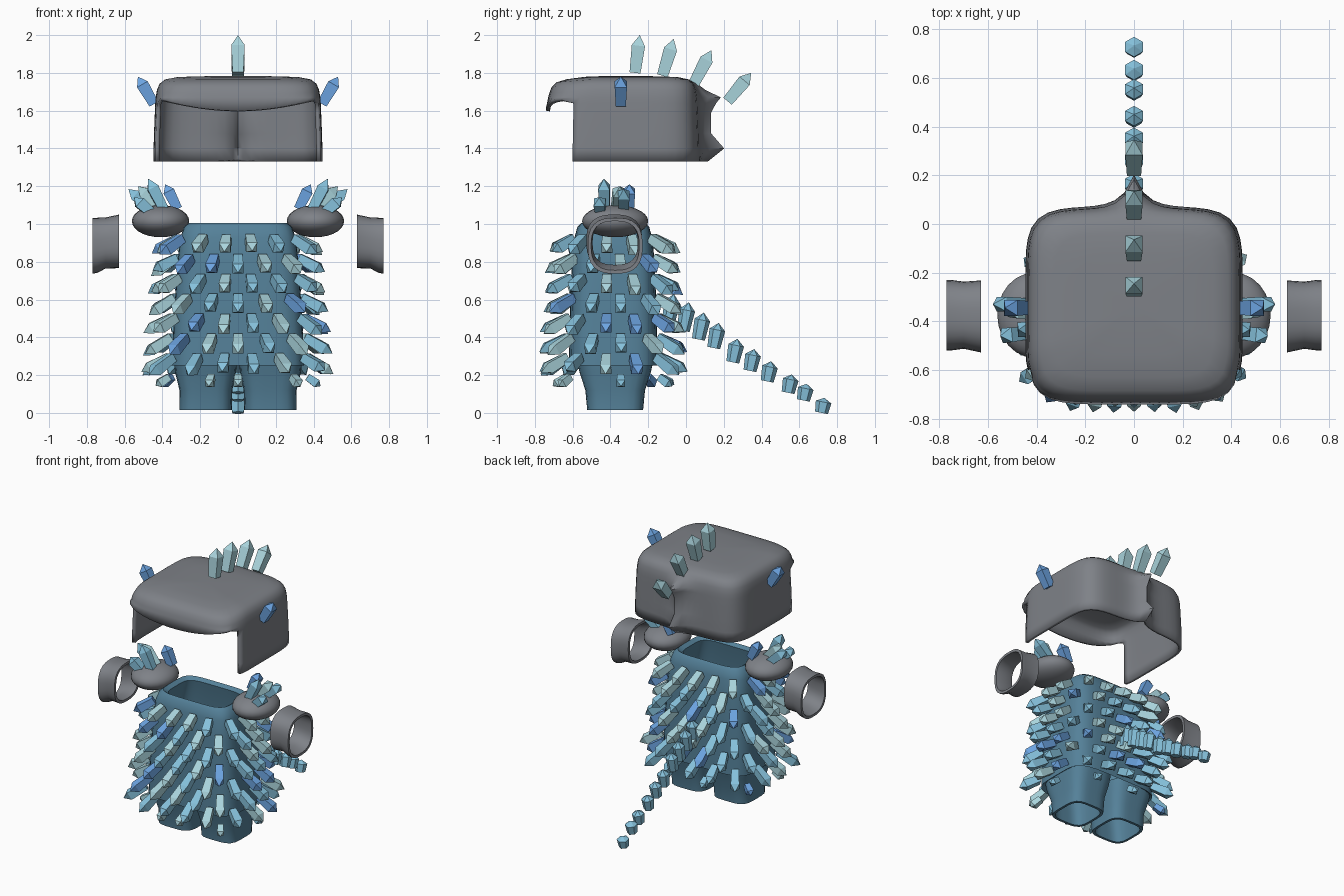
import bpy, bmesh, math, random
from mathutils import Vector

random.seed(4)
if "Cube" in bpy.data.objects:
    bpy.data.objects.remove(bpy.data.objects["Cube"])


def material(name, rgb):
    m = bpy.data.materials.new(name)
    m.use_nodes = True
    m.diffuse_color = (*rgb, 1)
    m.node_tree.nodes["Principled BSDF"].inputs["Base Color"].default_value = (*rgb, 1)
    return m


GREY = material("stone grey", (0.21, 0.222, 0.245))
CLOTH = material("deep blue", (0.09, 0.22, 0.32))
CRYSTALS = [material("sky crystal", (0.24, 0.54, 0.72)),
            material("pale crystal", (0.4, 0.66, 0.72)),
            material("blue crystal", (0.15, 0.37, 0.75))]
SKY, PALE, BLUE = range(3)


def finish(name, bm, mats, smooth=None):
    bmesh.ops.recalc_face_normals(bm, faces=bm.faces)
    me = bpy.data.meshes.new(name)
    bm.to_mesh(me)
    bm.free()
    for m in mats:
        me.materials.append(m)
    ob = bpy.data.objects.new(name, me)
    bpy.context.collection.objects.link(ob)
    if smooth:
        bpy.ops.object.select_all(action="DESELECT")
        ob.select_set(True)
        bpy.context.view_layer.objects.active = ob
        bpy.ops.object.shade_smooth_by_angle(angle=math.radians(smooth))
    return ob


def squircle(t, hx, hy, n):
    c, s = math.cos(t), math.sin(t)
    r = (abs(c) ** n + abs(s) ** n) ** (-1 / n)
    return r * c * hx, r * s * hy


def tube(name, rings, n, mat, sides=32, place=lambda p: p):
    """Closed-loop loft through rings of (height, cx, cy, half_x, half_y)."""
    bm = bmesh.new()
    loops = []
    for z, cx, cy, hx, hy in rings:
        pts = [squircle(2 * math.pi * i / sides, hx, hy, n) for i in range(sides)]
        loops.append([bm.verts.new(place((cx + x, cy + y, z))) for x, y in pts])
    for a, b in zip(loops, loops[1:] + loops[:1]):
        for i in range(sides):
            j = (i + 1) % sides
            bm.faces.new((a[i], a[j], b[j], b[i]))
    return finish(name, bm, [mat], 40)


def spike(bm, base, tip, r, color, sides=4):
    """Faceted crystal from base to tip."""
    base, tip = Vector(base), Vector(tip)
    rot = (tip - base).to_track_quat("Z", "Y")
    rings = []
    for t, k in ((0, 0.82), (0.72, 1)):
        ring = []
        for i in range(sides):
            a = (i + 0.5) * 2 * math.pi / sides
            offset = Vector((r * k * math.cos(a), r * k * math.sin(a), 0))
            ring.append(bm.verts.new(base.lerp(tip, t) + rot @ offset))
        rings.append(ring)
    end = bm.verts.new(tip)
    faces = [bm.faces.new(rings[0][::-1])]
    for i in range(sides):
        j = (i + 1) % sides
        faces.append(bm.faces.new((rings[0][i], rings[0][j], rings[1][j], rings[1][i])))
        faces.append(bm.faces.new((rings[1][i], rings[1][j], end)))
    for f in faces:
        f.material_index = color


# Tunic: hollow body open at the neck
CY = -0.385
tube("tunic", [(0.25, 0, CY, 0.35, 0.235), (0.5, 0, CY, 0.34, 0.23), (0.8, 0, CY, 0.32, 0.22),
               (0.93, 0, CY, 0.305, 0.205), (0.985, 0, CY, 0.285, 0.19), (1.005, 0, CY, 0.26, 0.17),
               (0.985, 0, CY, 0.23, 0.145), (0.8, 0, CY, 0.28, 0.18), (0.27, 0, CY, 0.32, 0.21)],
     5, CLOTH, 48)

# Legs and cuffs, one pair each
for side, s in (("left", 1), ("right", -1)):
    tube(side + "_leg", [(0.29, s * .172, -.375, .168, .205), (0.22, s * .172, -.375, .162, .19),
                         (0.12, s * .17, -.375, .14, .158), (0.015, s * .172, -.375, .139, .148),
                         (0.015, s * .172, -.375, .122, .13), (0.12, s * .17, -.375, .122, .14),
                         (0.29, s * .172, -.375, .145, .18)], 4, CLOTH)
    tube(side + "_cuff", [(0.77, -.375, .885, .145, .148), (0.745, -.375, .887, .144, .146),
                          (0.7, -.375, .9, .138, .135), (0.63, -.38, .908, .148, .142),
                          (0.63, -.38, .908, .129, .124), (0.7, -.375, .9, .119, .116),
                          (0.77, -.375, .885, .127, .13)],
         2.7, GREY, place=lambda p: (s * p[2], p[0], p[1]))

    # Shoulder pad with its crystals
    bm = bmesh.new()
    bmesh.ops.create_uvsphere(bm, u_segments=24, v_segments=14, radius=1)
    for v in bm.verts:
        v.co = (s * (0.41 + v.co.x * 0.152), -0.375 + v.co.y * 0.175, 1.015 + v.co.z * 0.085)
    finish(side + "_shoulder_pad", bm, [GREY], 60)
    bm = bmesh.new()
    for base, tip, color in (((.32, -.30, 1.08), (.385, -.30, 1.21), BLUE),
                             ((.39, -.43, 1.07), (.475, -.435, 1.24), SKY),
                             ((.45, -.33, 1.07), (.58, -.33, 1.185), SKY),
                             ((.40, -.37, 1.08), (.53, -.35, 1.2), PALE),
                             ((.45, -.45, 1.05), (.55, -.46, 1.14), SKY)):
        spike(bm, (s * base[0], *base[1:]), (s * tip[0], *tip[1:]), 0.043, color)
    finish(side + "_shoulder_crystals", bm, CRYSTALS)

    # Side horn of the helmet
    bm = bmesh.new()
    spike(bm, (s * .445, -.345, 1.635), (s * .53, -.345, 1.78), 0.046, BLUE)
    finish(side + "_horn", bm, CRYSTALS)

# Crystal coat: staggered rows pointing out and down, fanning at the corners
bm = bmesh.new()
outline = [Vector(squircle(-math.pi / 2 + 2 * math.pi * i / 720, 1, 0.67, 5)) for i in range(721)]
lengths = [0]
for a, b in zip(outline, outline[1:]):
    lengths.append(lengths[-1] + (b - a).length)
COUNT = 15
for row in range(8):
    small = row == 7
    z = 0.925 - 0.105 * row
    scale = 0.305 + 0.05 * min(1, row / 6)
    for k in range(COUNT):
        if small and k % 2:
            continue
        want = (k + (row + 1) % 2 / 2) / COUNT * lengths[-1]
        i = next(n for n, l in enumerate(lengths) if l >= want)
        p = outline[i]
        q = outline[(i + 24) % 720] - outline[i - 24]
        normal = Vector((q.y, -q.x, 0)).normalized()
        out = (normal + 0.6 * Vector((p.x, p.y, 0)).normalized()).normalized()
        base = Vector((p.x * scale, CY + p.y * scale, z)) + normal * 0.012
        drop = random.uniform(0.5, 0.72)
        size = 0.085 if small else random.uniform(0.135, 0.165) + 0.002 * row
        tip = base + (out - Vector((0, 0, drop))).normalized() * size
        spike(bm, base, tip, 0.032 if small else 0.041, random.choice((SKY, SKY, PALE, PALE, BLUE)))
finish("coat_crystals", bm, CRYSTALS)

# Tail: shrinking upright crystals stepping down to the floor
bm = bmesh.new()
tail = [(-.08, .55), (0, .51), (.08, .46), (.16, .41), (.26, .33),
        (.35, .28), (.44, .22), (.55, .155), (.63, .11), (.725, .04)]
for i, (y, z) in enumerate(tail):
    h = 0.08 - 0.0045 * i
    spike(bm, (0, y - 0.2 * h, z - h), (0, y + 0.2 * h, z + h), 0.042, SKY, 6)
finish("tail_crystals", bm, CRYSTALS)

# Crest over the helmet
bm = bmesh.new()
for y0, z0, y1, z1 in ((-.27, 1.8, -.245, 2), (-.125, 1.785, -.065, 1.98),
                       (.04, 1.74, .135, 1.92), (.22, 1.65, .345, 1.8)):
    spike(bm, (0, y0, z0), (0, y1, z1), 0.05, PALE)
finish("crest_crystals", bm, CRYSTALS)

# Helmet: rounded shell, open below and in front, with a drooping brim and a back ridge
bm = bmesh.new()
SIDES = 72
BRIM_ROW = 4
rows = [(1.33, 1, .035), (1.4, 1, .122), (1.48, .995, .055), (1.59, .985, .06), (1.64, .98, .09),
        (1.67, .975, .118), (1.71, .96, .04), (1.742, .93, .01), (1.765, .865, 0),
        (1.777, .73, 0), (1.782, .5, 0)]
loops = []
for r, (z, k, ridge) in enumerate(rows):
    loop = []
    for i in range(SIDES):
        x, y = squircle(2 * math.pi * i / SIDES, 0.447, 0.405, 5.5)
        front = y < -0.28
        if abs(y + 0.265) < 0.019:
            y = -0.265
        if y > 0.2:
            y += ridge * math.exp(-abs(x) / 0.045) + 0.01 * math.exp(-(x / 0.12) ** 2) * (ridge > 0)
        x, y = x * k, y * k - 0.335
        zz = z
        if front and r == BRIM_ROW:
            zz = 1.6 + 0.062 * min(1, (x / 0.4) ** 2)
            y -= 0.01
        elif r > BRIM_ROW + 1:
            zz -= 0.08 * max(0, -0.5 - y)
        loop.append(bm.verts.new((x, y, zz)))
    loops.append(loop)
for r in range(len(rows) - 1):
    for i in range(SIDES):
        j = (i + 1) % SIDES
        a, b = loops[r], loops[r + 1]
        if r < BRIM_ROW and (a[i].co.y + a[j].co.y) / 2 < -0.6:
            continue
        bm.faces.new((a[i], a[j], b[j], b[i]))
crown = bm.verts.new((0, -0.335, 1.783))
for i in range(SIDES):
    bm.faces.new((loops[-1][i], loops[-1][(i + 1) % SIDES], crown))
bmesh.ops.delete(bm, geom=[v for v in bm.verts if not v.link_faces], context="VERTS")
helmet = finish("helmet", bm, [GREY], 50)
shell = helmet.modifiers.new("thickness", "SOLIDIFY")
shell.thickness = 0.022
shell.offset = -1
